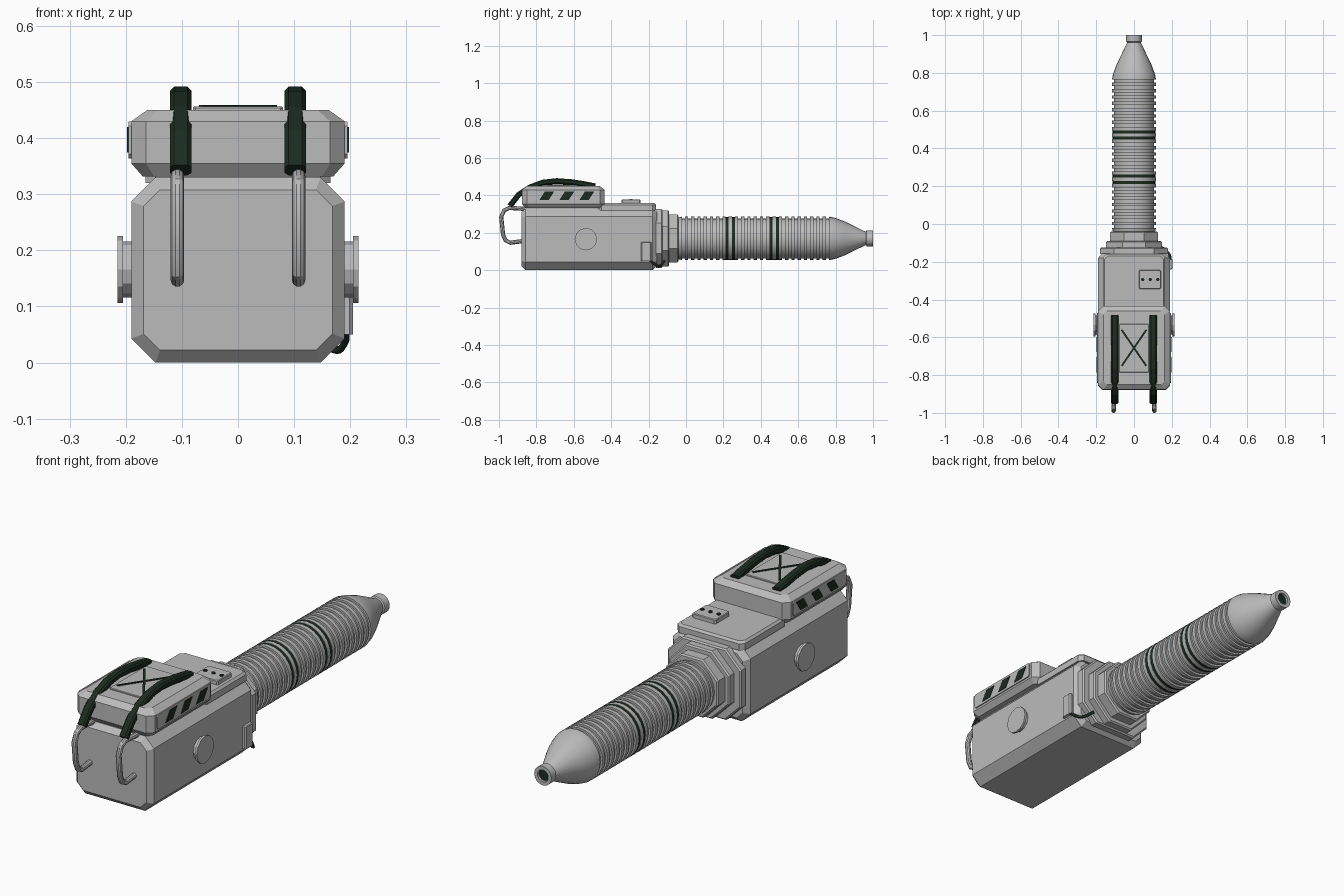
import bpy
import bmesh
import math
from mathutils import Vector

cube = bpy.data.objects.get("Cube")
if cube:
    bpy.data.objects.remove(cube, do_unlink=True)


def material(name, color):
    m = bpy.data.materials.new(name)
    m.use_nodes = True
    m.diffuse_color = color
    bsdf = next(n for n in m.node_tree.nodes if n.type == "BSDF_PRINCIPLED")
    bsdf.inputs["Base Color"].default_value = color
    return m


GREY = material("light_grey", (0.5, 0.5, 0.5, 1))
DARK = material("dark_green", (0.012, 0.024, 0.014, 1))


def loft(name, rings, mat=GREY, smooth=False):
    """Skin a list of equal-length point rings and cap both ends."""
    bm = bmesh.new()
    rows = [[bm.verts.new(p) for p in ring] for ring in rings]
    n = len(rows[0])
    for a, b in zip(rows, rows[1:]):
        for i in range(n):
            j = (i + 1) % n
            bm.faces.new((a[i], a[j], b[j], b[i]))
    bm.faces.new(rows[0])
    bm.faces.new(rows[-1])
    bmesh.ops.recalc_face_normals(bm, faces=bm.faces)
    mesh = bpy.data.meshes.new(name)
    bm.to_mesh(mesh)
    bm.free()
    mesh.materials.append(mat)
    ob = bpy.data.objects.new(name, mesh)
    bpy.context.collection.objects.link(ob)
    if smooth:
        bpy.ops.object.select_all(action="DESELECT")
        ob.select_set(True)
        bpy.context.view_layer.objects.active = ob
        bpy.ops.object.shade_smooth_by_angle(angle=math.radians(32))
    return ob


def octagon(u, v, hu, hv, c):
    """Rectangle with cut corners, centred on (u, v)."""
    a, b = hu - c, hv - c
    pts = [(a, -hv), (hu, -b), (hu, b), (a, hv), (-a, hv), (-hu, b), (-hu, -b), (-a, -hv)]
    return [(u + p, v + q) for p, q in pts]


def circle(u, v, r, n):
    steps = [math.tau * i / n for i in range(n)]
    return [(u + r * math.cos(t), v + r * math.sin(t)) for t in steps]


def at_x(x, pts):
    return [(x, p, q) for p, q in pts]


def at_y(y, pts):
    return [(p, y, q) for p, q in pts]


def at_z(z, pts):
    return [(p, q, z) for p, q in pts]


def block(name, x, y, z, mat=GREY, bevel=0.006):
    """Box given by (low, high) on each axis, with its upper edges cut."""
    u, v = sum(x) / 2, sum(y) / 2
    hu, hv = (x[1] - x[0]) / 2, (y[1] - y[0]) / 2
    full = octagon(u, v, hu, hv, bevel)
    top = octagon(u, v, hu - bevel / 2, hv - bevel / 2, bevel)
    return loft(name, [at_z(z[0], full), at_z(z[1] - bevel / 2, full), at_z(z[1], top)], mat)


def sweep(name, x, path, section, mat, smooth=False):
    """Carry a section along a path lying in the plane of constant x."""
    rings = []
    for i, (y, z) in enumerate(path):
        a, b = path[max(i - 1, 0)], path[min(i + 1, len(path) - 1)]
        t = Vector((0, b[0] - a[0], b[1] - a[1])).normalized()
        up = Vector((0, -t.z, t.y))
        rings.append([Vector((x + p, y, z)) + up * q for p, q in section])
    return loft(name, rings, mat, smooth)


# Main body with cut edges
IN = 0.022
outer = octagon(0, 0.165, 0.19, 0.165, 0.043)
inner = octagon(0, 0.165, 0.19 - IN, 0.165 - IN, 0.029)
loft("main_body", [at_y(-0.88, inner), at_y(-0.88 + IN, outer),
                   at_y(-0.18, outer), at_y(-0.155, inner)])

# Rear deck and its control panel
block("rear_deck", (-0.165, 0.165), (-0.47, -0.16), (0.32, 0.358), bevel=0.018)
block("control_panel", (0.026, 0.142), (-0.345, -0.243), (0.35, 0.377))
for i in range(3):
    spot = circle(0.046 + 0.04 * i, -0.294, 0.009, 8)
    loft("panel_button", [at_z(0.375, spot), at_z(0.381, spot)], DARK)

# Upper housing
CY = -0.656
loft("upper_housing", [at_z(z, octagon(0, CY, w, d, c)) for z, w, d, c in (
    (0.332, 0.17, 0.203, 0.02), (0.355, 0.19, 0.221, 0.026),
    (0.43, 0.19, 0.221, 0.026), (0.45, 0.162, 0.195, 0.02))])
block("lid_plate", (-0.08, 0.08), (-0.785, -0.53), (0.445, 0.456), bevel=0.004)

# Cross mark on the lid
for s in (-1, 1):
    d = Vector((s * 0.065, 0.095)).normalized()
    side = Vector((-d.y, d.x)) * 0.005
    mid = Vector((0, CY))
    ends = [mid + d * k * 0.116 + side * w for k, w in ((-1, -1), (1, -1), (1, 1), (-1, 1))]
    loft("cross_bar", [at_z(0.453, ends), at_z(0.459, ends)], DARK)

for s in (-1, 1):
    # Side plates with slanted stripes
    plate = octagon(CY, 0.397, 0.185, 0.033, 0.008)
    loft("side_plate", [at_x(s * 0.18, plate), at_x(s * 0.195, plate)])
    for i in range(3):
        y = -0.785 + 0.107 * i
        stripe = [(y, 0.374), (y + 0.05, 0.374), (y + 0.08, 0.42), (y + 0.03, 0.42)]
        loft("side_stripe", [at_x(s * 0.192, stripe), at_x(s * 0.1975, stripe)], DARK)

    # Side knobs
    loft("side_knob", [at_x(s * x, circle(-0.535, 0.166, r, 12)) for x, r in (
        (0.18, 0.05), (0.205, 0.05), (0.205, 0.06), (0.215, 0.06))])

    # Straps over the housing
    strap_path = [(-0.942, 0.343), (-0.895, 0.403), (-0.835, 0.443), (-0.765, 0.469),
                  (-0.69, 0.477), (-0.61, 0.471), (-0.54, 0.46), (-0.485, 0.449)]
    sweep("strap", s * 0.102, strap_path, octagon(0, 0, 0.019, 0.015, 0.007), DARK)

    # Front handles
    handle_path = [(-0.86, 0.328), (-0.945, 0.333), (-0.972, 0.32), (-0.988, 0.285),
                   (-0.978, 0.19), (-0.965, 0.16), (-0.94, 0.147), (-0.86, 0.157)]
    sweep("front_handle", s * 0.108, handle_path, circle(0, 0, 0.012, 10), GREY, True)

# Stepped octagonal collars
AX = 0.17
for y0, y1, hw, hh, c in ((-0.16, -0.125, 0.18, 0.157, 0.075),
                          (-0.13, -0.09, 0.148, 0.15, 0.086),
                          (-0.095, -0.04, 0.127, 0.128, 0.074)):
    ring = octagon(0, AX, hw, hh, c)
    lip = octagon(0, AX, hw - 0.006, hh - 0.006, c - 0.003)
    loft("collar", [at_y(y0, ring), at_y(y1 - 0.006, ring), at_y(y1, lip)])

# Ribbed barrel, tapering to a nozzle
PITCH, GAP, RIB, CORE = 0.0335, 0.008, 0.116, 0.107
profile = [(-0.06, CORE)]
grooves = [0.22 + PITCH * k for k in range(-7, 17)]
for g in grooves:
    profile += [(g - GAP, RIB), (g - GAP, CORE), (g + GAP, CORE), (g + GAP, RIB)]
profile += [(0.775, 0.115), (0.80, 0.109), (0.85, 0.09), (0.952, 0.04),
            (0.962, 0.036), (0.966, 0.042), (1.0, 0.042), (1.0, 0.026), (0.98, 0.026)]
loft("barrel", [at_y(y, circle(0, AX, r, 24)) for y, r in profile], GREY, True)

# Dark bands in four grooves and the dark bore
for k in (7, 8, 14, 15):
    loft("dark_band", [at_y(grooves[k] + d, circle(0, AX, 0.1145, 24))
                       for d in (-GAP, GAP)], DARK, True)
loft("bore", [at_y(y, circle(0, AX, 0.0255, 12)) for y in (0.97, 0.99)], DARK)

# Connector box and its cable
block("connector_box", (0.175, 0.205), (-0.24, -0.185), (0.05, 0.15))
curve = bpy.data.curves.new("cable", "CURVE")
curve.dimensions = "3D"
curve.bevel_depth = 0.007
curve.bevel_resolution = 1
curve.use_fill_caps = True
points = [(0.192, -0.195, 0.055), (0.19, -0.17, 0.035), (0.175, -0.145, 0.022), (0.13, -0.115, 0.05)]
spline = curve.splines.new("BEZIER")
spline.bezier_points.add(len(points) - 1)
for bp, p in zip(spline.bezier_points, points):
    bp.co = p
    bp.handle_left_type = bp.handle_right_type = "AUTO"
curve.resolution_u = 4
curve.materials.append(DARK)
bpy.context.collection.objects.link(bpy.data.objects.new("cable", curve))
